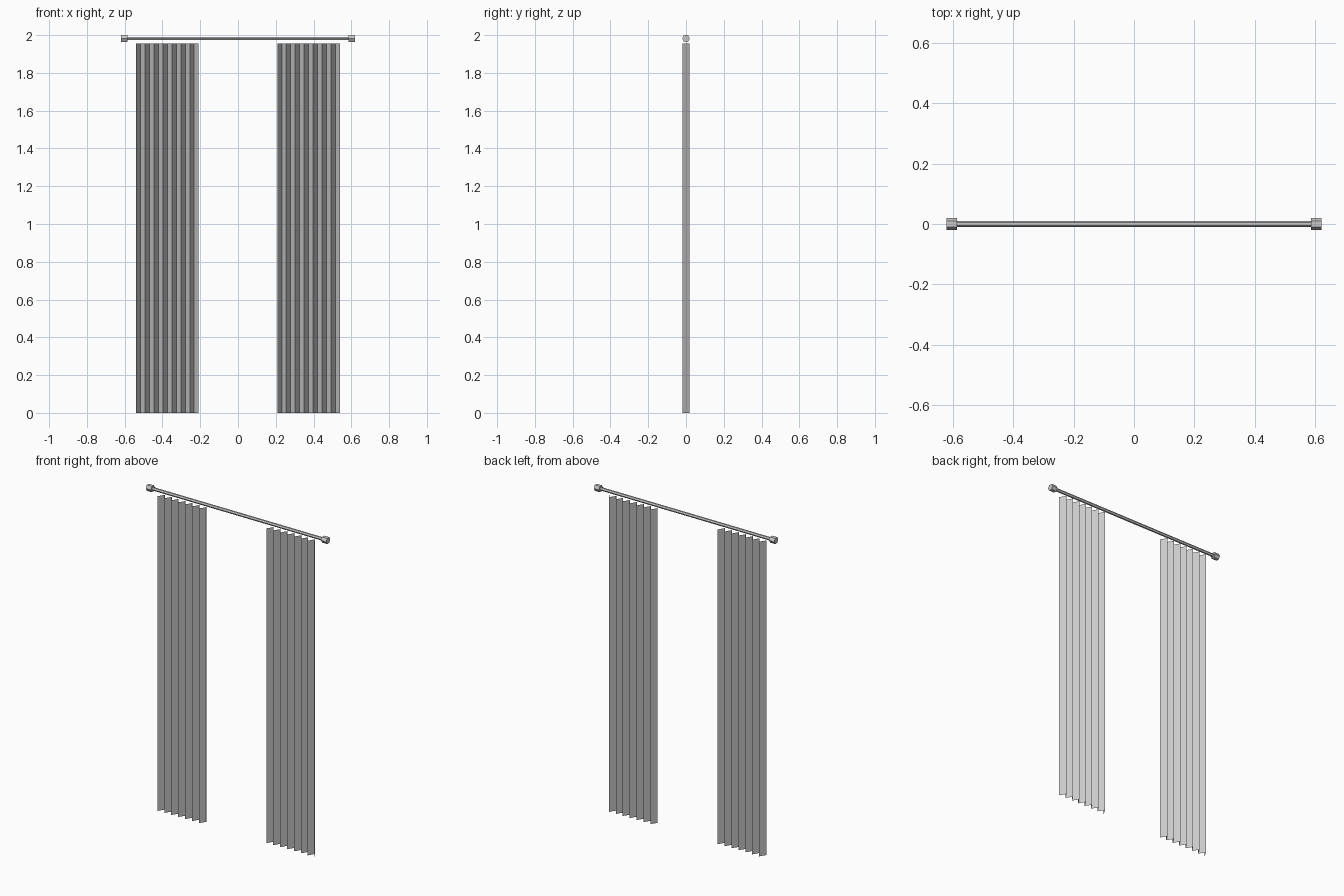
import bpy, bmesh
from math import pi, cos, sin

if "Cube" in bpy.data.objects:
    bpy.data.objects.remove(bpy.data.objects["Cube"])

ROD_Z = 1.982
CURTAIN_TOP = 1.955
FOLDS = 14


def make_object(name, bm):
    mesh = bpy.data.meshes.new(name)
    bm.to_mesh(mesh)
    bm.free()
    obj = bpy.data.objects.new(name, mesh)
    bpy.context.collection.objects.link(obj)
    return obj


def hex_bar(name, x0, x1, radius):
    """Six-sided bar along x with flat faces at top and bottom."""
    bm = bmesh.new()
    rings = [[bm.verts.new((x, radius * cos(i * pi / 3), ROD_Z + radius * sin(i * pi / 3)))
              for i in range(6)] for x in (x0, x1)]
    for i in range(6):
        j = (i + 1) % 6
        bm.faces.new((rings[0][i], rings[0][j], rings[1][j], rings[1][i]))
    for ring in rings:
        bm.faces.new(ring)
    bmesh.ops.recalc_face_normals(bm, faces=bm.faces)
    return make_object(name, bm)


def curtain(name, x0, x1, depth):
    """Single pleated sheet, folded in a zigzag."""
    bm = bmesh.new()
    pairs = []
    for i in range(FOLDS + 1):
        x = x0 + (x1 - x0) * i / FOLDS
        y = -depth if i % 2 == 0 else depth
        pairs.append([bm.verts.new((x, y, z)) for z in (0, CURTAIN_TOP)])
    for a, b in zip(pairs, pairs[1:]):
        bm.faces.new((a[0], b[0], b[1], a[1]))
    return make_object(name, bm)


# Rod and its end caps
hex_bar("curtain_rod", -0.6, 0.6, 0.01)
hex_bar("left_end_cap", -0.62, -0.585, 0.0205)
hex_bar("right_end_cap", 0.585, 0.62, 0.0205)

# Two pleated curtains
curtain("left_curtain", -0.54, -0.208, 0.0195)
curtain("right_curtain", 0.208, 0.54, 0.0195)
